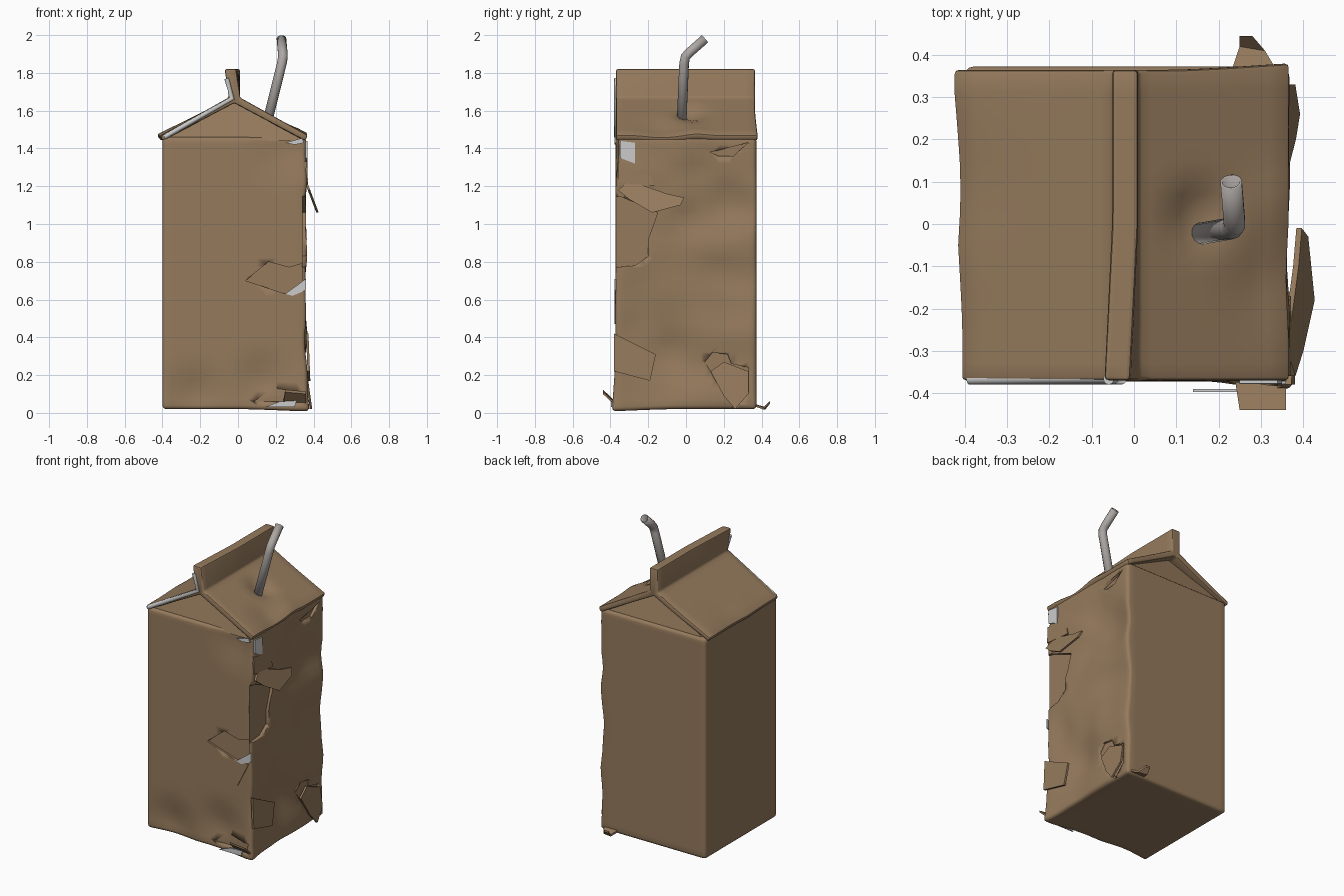
import bpy, bmesh, math
from mathutils import Vector, noise

cube = bpy.data.objects.get("Cube")
if cube:
    bpy.data.objects.remove(cube, do_unlink=True)


def material(name, rgb, rough=0.8):
    m = bpy.data.materials.new(name)
    m.use_nodes = True
    m.diffuse_color = (*rgb, 1)
    bsdf = m.node_tree.nodes["Principled BSDF"]
    bsdf.inputs["Base Color"].default_value = (*rgb, 1)
    bsdf.inputs["Roughness"].default_value = rough
    return m


card = material("brown card", (0.30, 0.195, 0.108))
paper = material("torn white paper", (0.60, 0.60, 0.60))
plastic = material("grey straw plastic", (0.42, 0.39, 0.37))


def finish(bm, name, mat, angle=40):
    bmesh.ops.recalc_face_normals(bm, faces=bm.faces)
    mesh = bpy.data.meshes.new(name)
    bm.to_mesh(mesh)
    bm.free()
    ob = bpy.data.objects.new(name, mesh)
    bpy.context.collection.objects.link(ob)
    mesh.materials.append(mat)
    bpy.ops.object.select_all(action="DESELECT")
    ob.select_set(True)
    bpy.context.view_layer.objects.active = ob
    bpy.ops.object.shade_smooth_by_angle(angle=math.radians(angle))
    return ob


def prism(bm, points, offset):
    """Extrude one polygon of 3D points along an offset."""
    face = bm.faces.new([bm.verts.new(p) for p in points])
    new = bmesh.ops.extrude_face_region(bm, geom=[face])["geom"]
    moved = [v for v in new if isinstance(v, bmesh.types.BMVert)]
    bmesh.ops.translate(bm, verts=moved, vec=offset)
    bmesh.ops.recalc_face_normals(bm, faces=bm.faces)


def slice_grid(bm, axis, start, end, step):
    normal = Vector((0, 0, 0))
    normal[axis] = 1
    for i in range(1, round((end - start) / step)):
        geom = bm.verts[:] + bm.edges[:] + bm.faces[:]
        bmesh.ops.bisect_plane(bm, geom=geom, plane_co=normal * (start + i * step), plane_no=normal)


def dent(bm, centre, radius, push):
    for v in bm.verts:
        d = (v.co - Vector(centre)).length / radius
        if d < 1:
            v.co += Vector(push) * (1 - d) ** 1.3


# Carton body, bevelled, gridded and crumpled on its left side
bm = bmesh.new()
bmesh.ops.create_cube(bm, size=1)
for v in bm.verts:
    v.co = Vector((v.co.x * 0.76 - 0.02, v.co.y * 0.745, v.co.z * 1.44 + 0.74))
bmesh.ops.bevel(bm, geom=bm.edges[:], offset=0.02, segments=3, profile=0.5, affect="EDGES")
slice_grid(bm, 0, -0.40, 0.36, 0.05)
slice_grid(bm, 1, -0.37, 0.37, 0.05)
slice_grid(bm, 2, 0.02, 1.46, 0.05)
for v in bm.verts:
    if v.co.x > 0.3 and v.co.z < 1.4:
        v.co.x += 0.014 * noise.noise(v.co * 6) * (v.co.x - 0.3) / 0.06
for centre, radius, push in [
    ((0.36, 0.18, 1.08), 0.22, (-0.05, 0, 0)),
    ((0.36, 0.02, 1.02), 0.18, (-0.03, 0, 0)),
    ((0.36, 0.1, 1.28), 0.2, (-0.03, 0, 0)),
    ((0.36, 0.25, 0.7), 0.3, (-0.025, 0, 0)),
    ((0.36, -0.1, 0.33), 0.3, (-0.05, 0, 0)),
    ((0.36, -0.22, 0.58), 0.2, (-0.02, 0, 0)),
    ((0.25, -0.37, 1.4), 0.22, (0, 0.03, 0)),
    ((-0.22, -0.37, 0.1), 0.2, (0, 0.035, 0)),
    ((0.14, -0.37, 0.17), 0.2, (0, 0.035, 0)),
    ((0.32, -0.37, 0.03), 0.3, (0.02, -0.02, -0.012)),
]:
    dent(bm, centre, radius, push)
body = finish(bm, "carton_body", card)

# Shallow torn openings in the left side and the front
side_tears = [
    [(-0.5, 1.17), (-0.33, 1.14), (-0.15, 1.06), (-0.2, 0.92), (-0.2, 0.83), (-0.27, 0.78), (-0.5, 0.76)],
    [(0.1, 0.27), (0.14, 0.32), (0.22, 0.31), (0.24, 0.26), (0.33, 0.24), (0.33, 0.1), (0.26, 0.03), (0.2, 0.1)],
    [(0.13, 1.38), (0.33, 1.43), (0.25, 1.36), (0.17, 1.36)],
]
front_tears = [
    [(0.04, 0.7), (0.16, 0.8), (0.27, 0.77), (0.34, 0.79), (0.34, 0.67), (0.25, 0.63)],
    [(0.08, 0.06), (0.2, 0.13), (0.34, 0.11), (0.34, 0.06)],
]


def cut(points, offset):
    bm = bmesh.new()
    prism(bm, points, offset)
    cutter = finish(bm, "cutter", card)
    cutter.hide_render = True
    mod = body.modifiers.new("tear", "BOOLEAN")
    mod.operation, mod.object, mod.solver = "DIFFERENCE", cutter, "EXACT"
    bpy.context.view_layer.objects.active = body
    bpy.ops.object.modifier_apply(modifier=mod.name)
    bpy.data.objects.remove(cutter, do_unlink=True)


for tear in side_tears:
    cut([(0.342, y, z) for y, z in tear], (0.2, 0, 0))
for tear in front_tears:
    cut([(x, -0.36, z) for x, z in tear], (0, -0.2, 0))

# Roof: folded card profile with the top fin, run from front to back
bm = bmesh.new()
profile = [(-0.41, 1.465), (-0.05, 1.67), (-0.052, 1.82), (0.01, 1.82), (0.01, 1.67),
           (0.37, 1.47), (0.355, 1.44), (-0.02, 1.64), (-0.4, 1.44)]
prism(bm, [(x, -0.37, z) for x, z in profile], (0, 0.735, 0))
bmesh.ops.bevel(bm, geom=bm.edges[:], offset=0.01, segments=2, profile=0.5, affect="EDGES")
slice_grid(bm, 0, -0.4, 0.36, 0.04)
slice_grid(bm, 1, -0.37, 0.36, 0.04)
for v in bm.verts:  # fin leans over at the front
    if v.co.z > 1.69:
        v.co.x -= max(0, -v.co.y) * (v.co.z - 1.69) * 0.4
for centre, radius, push in [
    ((0.15, 0.02, 1.58), 0.11, (-0.02, 0, -0.045)),
    ((0.32, -0.13, 1.49), 0.16, (-0.01, 0, -0.02)),
    ((0.34, 0.06, 1.48), 0.1, (0, 0, 0.012)),
    ((-0.41, 0.33, 1.46), 0.3, (-0.02, 0, 0.01)),
    ((-0.41, -0.05, 1.46), 0.2, (-0.01, 0, 0)),
    ((0.36, 0.36, 1.46), 0.3, (0, 0.015, 0)),
    ((0, -0.3, 1.74), 0.08, (-0.012, 0, 0)),
]:
    dent(bm, centre, radius, push)
finish(bm, "gable_roof", card)

# Gable ends folded inward under the roof
for name, s in (("front_gable", -1), ("back_gable", 1)):
    bm = bmesh.new()
    prism(bm, [(-0.395, s * 0.36, 1.44), (0.35, s * 0.36, 1.44), (-0.02, s * 0.29, 1.66)], (0, -s * 0.015, 0))
    finish(bm, name, card)


def patch(name, points, mat, offset):
    bm = bmesh.new()
    prism(bm, points, offset)
    finish(bm, name, mat, 30)


# Peeling flaps on the left side: outline in y and z, base x, outward lean
for name, outline, base, lean in [
    ("large_peeling_flap", [(-0.36, 1.18), (-0.3, 1.23), (-0.1, 1.16), (-0.01, 1.14), (-0.03, 1.1), (-0.18, 1.06), (-0.3, 1.13)], 0.35, 0.38),
    ("upper_peeling_flap", [(-0.36, 1.33), (-0.3, 1.32), (-0.18, 1.25), (-0.17, 1.2), (-0.36, 1.22)], 0.352, 0.05),
    ("lower_peeling_flap", [(-0.38, 0.42), (-0.16, 0.31), (-0.19, 0.17), (-0.38, 0.22)], 0.36, 0.04),
    ("back_peeling_flap", [(0.13, 0.22), (0.2, 0.27), (0.33, 0.22), (0.33, 0.1), (0.26, 0.02), (0.2, 0.09)], 0.345, 0.14),
]:
    top = max(z for y, z in outline)
    patch(name, [(base + lean * (top - z), y, z) for y, z in outline], card, (0.013, 0, 0))

# Front flap and the scraps curling out at the bottom corners
patch("front_flap", [(0.25, -0.372, 0.63), (0.26, -0.372, 0.47), (0.34, -0.372, 0.63)], card, (0, -0.006, 0))
patch("front_scrap", [(0.24, -0.375, 0.05), (0.36, -0.375, 0.04), (0.36, -0.44, 0.1), (0.25, -0.44, 0.11)], card, (0, 0, 0.013))
patch("back_scrap", [(0.23, 0.36, 0.035), (0.34, 0.36, 0.035), (0.31, 0.41, 0.018), (0.25, 0.42, 0.018)], card, (0, 0, 0.013))
patch("back_scrap_tip", [(0.25, 0.42, 0.018), (0.31, 0.41, 0.018), (0.28, 0.445, 0.05), (0.25, 0.445, 0.05)], card, (0, 0, 0.013))

# Exposed white paper
patch("side_paper", [(0.358, -0.35, 1.44), (0.358, -0.27, 1.43), (0.358, -0.27, 1.32), (0.358, -0.35, 1.35)], paper, (0.009, 0, 0))
for name, outline, y in [
    ("top_paper", [(0.25, 1.43), (0.34, 1.455), (0.35, 1.43), (0.3, 1.42)], -0.37),
    ("middle_paper", [(0.25, 0.63), (0.36, 0.71), (0.36, 0.65), (0.29, 0.62)], -0.371),
    ("bottom_paper", [(0.14, 0.03), (0.22, 0.06), (0.31, 0.065), (0.3, 0.03)], -0.39),
]:
    patch(name, [(x, y, z) for x, z in outline], paper, (0, -0.008, 0))


def tube(name, points, radius, mat, fill):
    curve = bpy.data.curves.new(name, "CURVE")
    curve.dimensions = "3D"
    curve.bevel_depth, curve.bevel_resolution = radius, 4
    curve.use_fill_caps = fill
    line = curve.splines.new("POLY")
    line.points.add(len(points) - 1)
    for p, co in zip(line.points, points):
        p.co = (*co, 1)
    line.use_smooth = True
    curve.materials.append(mat)
    ob = bpy.data.objects.new(name, curve)
    bpy.context.collection.objects.link(ob)
    return ob


# White raw edge along the front of the roof
tube("raw_roof_edge", [(-0.39, -0.367, 1.46), (-0.03, -0.367, 1.665), (-0.06, -0.367, 1.77)], 0.013, paper, True)

# Bent drinking straw, open at the tip
straw = tube("drinking_straw", [(0.145, -0.025, 1.5), (0.232, -0.01, 1.85), (0.238, -0.003, 1.885),
                                (0.237, 0.015, 1.905), (0.23, 0.1, 1.98)], 0.026, plastic, False)
wall = straw.modifiers.new("wall", "SOLIDIFY")
wall.thickness = 0.005
